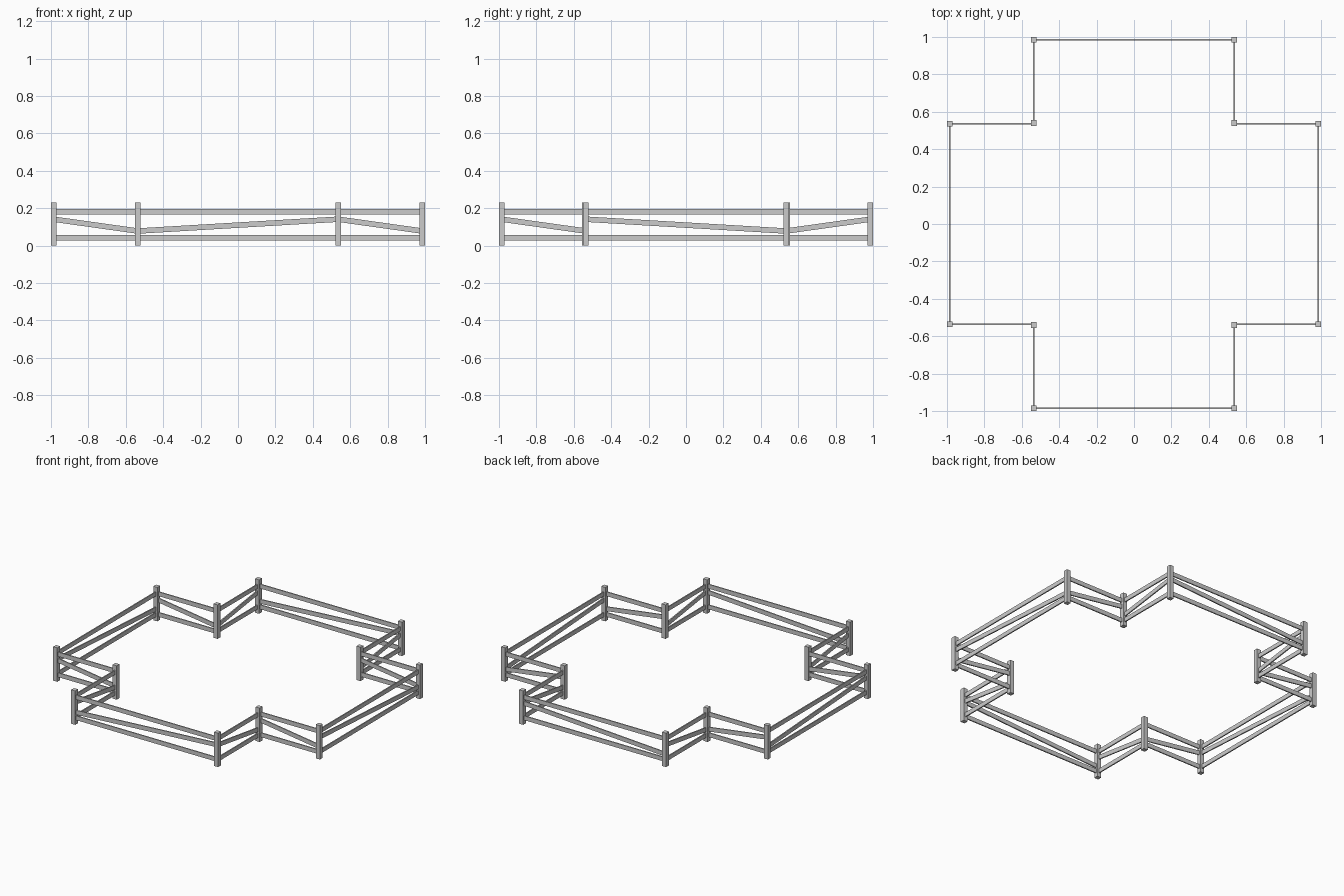
import bpy
from math import atan2
from mathutils import Vector

if "Cube" in bpy.data.objects:
    bpy.data.objects.remove(bpy.data.objects["Cube"])

OUT, INN = 0.985, 0.536      # post centre lines of the cross-shaped outline
POST_W, POST_H = 0.03, 0.23
RAIL_H, RAIL_T = 0.029, 0.008
LOW, HIGH = 0.078, 0.141     # end heights of the slanted rails
TOP, BOTTOM = 0.182, 0.042   # heights of the level rails


def box(name, size, loc, rot=(0, 0, 0)):
    bpy.ops.mesh.primitive_cube_add(size=1, location=loc, rotation=rot)
    ob = bpy.context.object
    ob.name = name
    ob.scale = size


def rail(name, a, b):
    # flat plank on edge between two points
    a, b = Vector(a), Vector(b)
    d = b - a
    yaw = atan2(d.y, d.x)
    pitch = -atan2(d.z, d.xy.length)
    box(name, (d.length, RAIL_T, RAIL_H), (a + b) / 2, (0, pitch, yaw))


# posts at the twelve corners
for sx in (-1, 1):
    for sy in (-1, 1):
        for x, y in ((OUT, INN), (INN, INN + 0.004), (INN, OUT)):
            box("post", (POST_W, POST_W, POST_H), (sx * x, sy * y, POST_H / 2))

# spans along one axis: start, end, offset of the panel, slant heights for x and y panels
spans = [
    (-OUT, -INN, INN, (HIGH, LOW), (HIGH, LOW)),
    (-INN, INN, OUT, (LOW, HIGH), (HIGH, LOW)),
    (INN, OUT, INN, (HIGH, LOW), (LOW, HIGH)),
]
for s, e, off, slant_x, slant_y in spans:
    for side in (-off, off):
        for name, zx, zy in (("top_rail", (TOP, TOP), (TOP, TOP)),
                             ("slanted_rail", slant_x, slant_y),
                             ("bottom_rail", (BOTTOM, BOTTOM), (BOTTOM, BOTTOM))):
            rail(name, (s, side, zx[0]), (e, side, zx[1]))
            rail(name, (side, s, zy[0]), (side, e, zy[1]))
